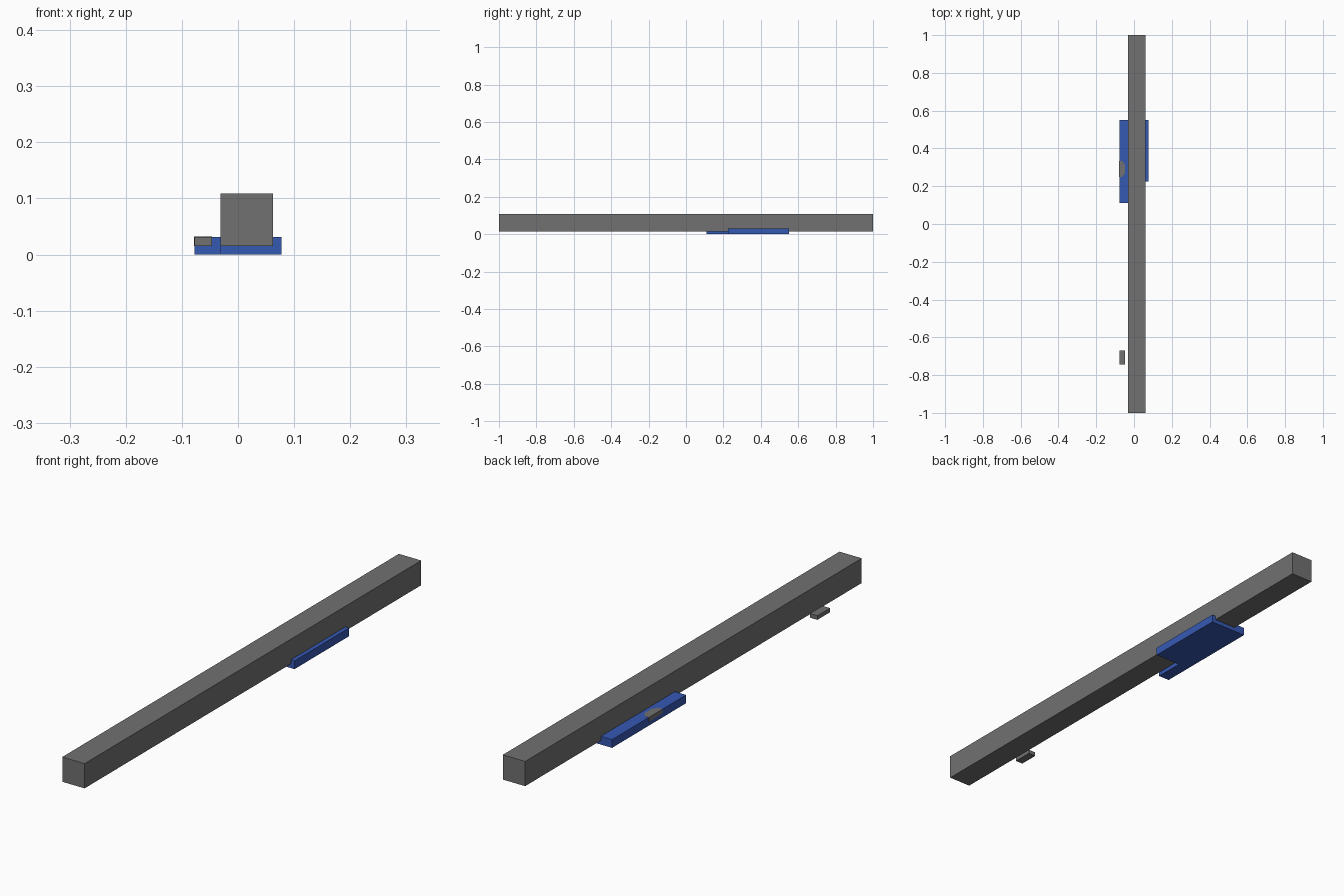
import bpy, bmesh

if "Cube" in bpy.data.objects:
    bpy.data.objects.remove(bpy.data.objects["Cube"])


def material(name, rgb):
    m = bpy.data.materials.new(name)
    m.diffuse_color = (*rgb, 1.0)
    m.use_nodes = True
    m.node_tree.nodes["Principled BSDF"].inputs["Base Color"].default_value = m.diffuse_color
    return m


GREY = material("steel grey", (0.165, 0.165, 0.165))
BLUE = material("bracket blue", (0.036, 0.10, 0.45))


def prism(name, outline, axis, start, end, mat):
    """Extrude a flat outline: (x, z) points along y, or (x, y) points along z."""
    bm = bmesh.new()
    verts = [bm.verts.new((a, start, b) if axis == "y" else (a, b, start))
             for a, b in outline]
    face = bm.faces.new(verts)
    ext = bmesh.ops.extrude_face_region(bm, geom=[face])
    moved = [g for g in ext["geom"] if isinstance(g, bmesh.types.BMVert)]
    d = end - start
    bmesh.ops.translate(bm, verts=moved,
                        vec=(0, d, 0) if axis == "y" else (0, 0, d))
    bmesh.ops.recalc_face_normals(bm, faces=bm.faces)
    mesh = bpy.data.meshes.new(name)
    bm.to_mesh(mesh)
    bm.free()
    mesh.materials.append(mat)
    obj = bpy.data.objects.new(name, mesh)
    bpy.context.collection.objects.link(obj)
    return obj


def rect(a0, a1, b0, b1):
    return [(a0, b0), (a1, b0), (a1, b1), (a0, b1)]


T = 0.0155                 # plate thickness
LEFT, RIGHT = -5 * T, 5 * T
BEAM_L, BEAM_R = -2 * T, 4 * T

# Long square beam resting in the bracket
prism("beam", rect(BEAM_L, BEAM_R, T, 7 * T), "y", -1.0, 1.0, GREY)

# Bracket floor with the raised right lip
prism("bracket_floor",
      [(BEAM_L, 0), (RIGHT, 0), (RIGHT, 2 * T), (BEAM_R, 2 * T),
       (BEAM_R, T), (BEAM_L, T)], "y", 0.225, 0.55, BLUE)

# Longer left rail of the bracket
prism("bracket_rail", rect(LEFT, BEAM_L, 0, 2 * T), "y", 0.11, 0.55, BLUE)

# Half-octagon button set flush in the rail
E = 0.0008
prism("button",
      [(LEFT - E, 0.25), (-4 * T, 0.25), (-3 * T, 0.27), (-3 * T, 0.313),
       (-4 * T, 0.333), (LEFT - E, 0.333)], "z", T, 2 * T + E, GREY)

# Small separate block beside the beam
prism("side_block", rect(LEFT, -3 * T, -0.745, -0.67), "z", T, 2 * T, GREY)
